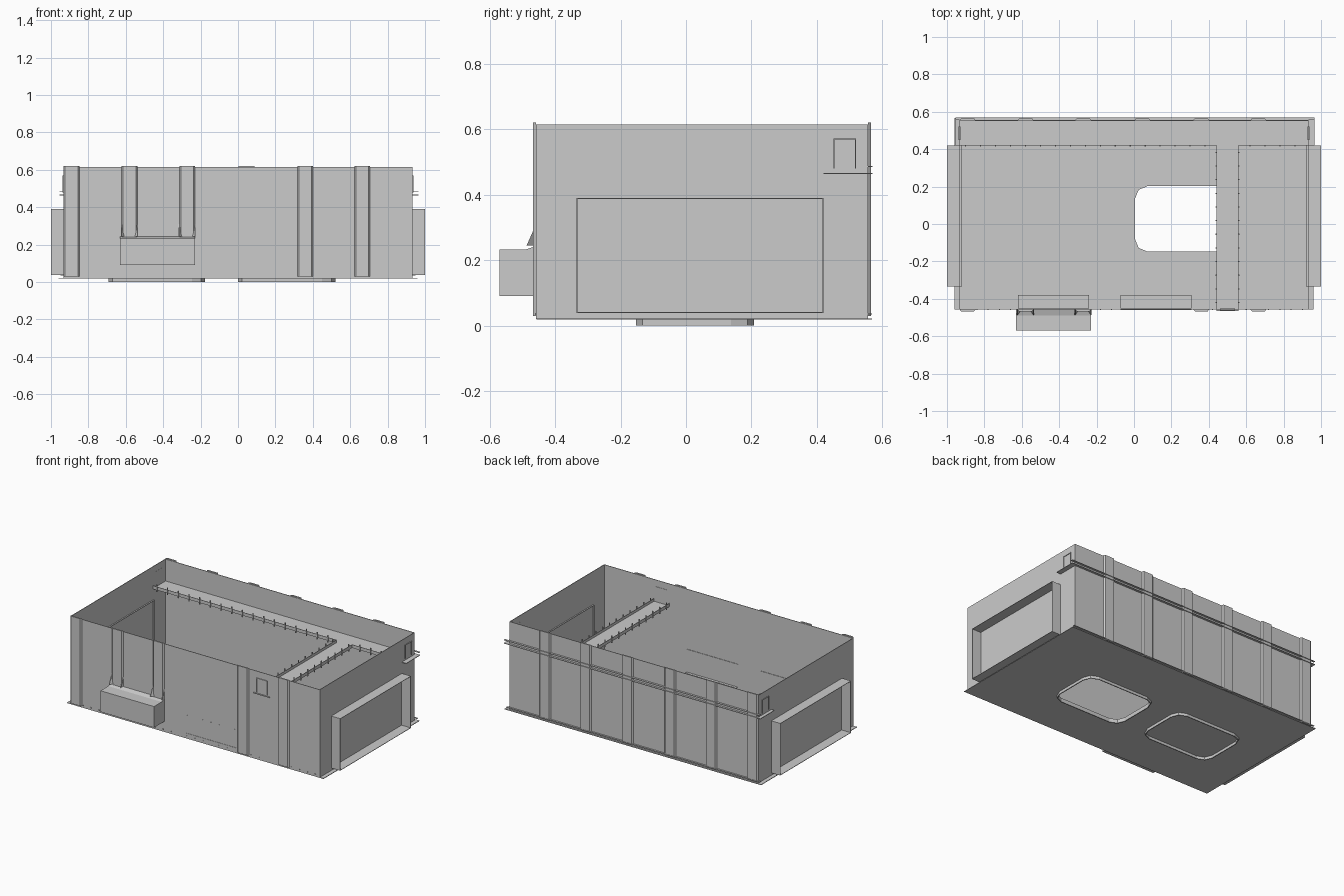
import bpy, bmesh, math

if "Cube" in bpy.data.objects:
    bpy.data.objects.remove(bpy.data.objects["Cube"])

T = 0.004  # sheet metal thickness


def finish(name, bm):
    bmesh.ops.recalc_face_normals(bm, faces=bm.faces)
    me = bpy.data.meshes.new(name)
    bm.to_mesh(me)
    bm.free()
    ob = bpy.data.objects.new(name, me)
    bpy.context.collection.objects.link(ob)
    return ob


def add_box(bm, x0, x1, y0, y1, z0, z1):
    vs = bmesh.ops.create_cube(bm, size=1)["verts"]
    for v in vs:
        v.co.x = x0 if v.co.x < 0 else x1
        v.co.y = y0 if v.co.y < 0 else y1
        v.co.z = z0 if v.co.z < 0 else z1


def boxes(name, items):
    bm = bmesh.new()
    for it in items:
        add_box(bm, *it)
    return finish(name, bm)


def prism(name, pts, direction):
    """Closed outline of 3D points extruded along a direction."""
    bm = bmesh.new()
    f = bm.faces.new([bm.verts.new(p) for p in pts])
    r = bmesh.ops.extrude_face_region(bm, geom=[f])
    bmesh.ops.translate(bm, vec=direction,
                        verts=[g for g in r["geom"] if isinstance(g, bmesh.types.BMVert)])
    return finish(name, bm)


def round_rect(x0, x1, y0, y1, r):
    pts = []
    for k, (cx, cy) in enumerate(((x1 - r, y1 - r), (x0 + r, y1 - r),
                                  (x0 + r, y0 + r), (x1 - r, y0 + r))):
        for s in range(3):
            a = math.pi / 2 * (k + s / 2)
            pts.append((cx + r * math.cos(a), cy + r * math.sin(a)))
    return pts


def cut(target, cutter):
    m = target.modifiers.new("opening", "BOOLEAN")
    m.object = cutter
    m.solver = "EXACT"
    cutter.hide_render = True
    cutter.hide_viewport = True
    cutter.display_type = "WIRE"


# floor sheet with flange outside the walls
floor = boxes("floor", [(-0.96, 0.96, -0.457, 0.568, 0.018, 0.022)])

# four walls of the open tank
X, YF, YB, Z0, Z1 = 0.933, -0.458, 0.556, 0.02, 0.615
boxes("front_wall", [(-X, X, YF, YF + T, Z0, Z1)])
boxes("back_wall", [(-X, X, YB - T, YB, Z0, Z1)])
boxes("left_wall", [(-X, -X + T, YF, YB, Z0, Z1)])
boxes("right_wall", [(X - T, X, YF, YB, Z0, Z1)])
boxes("back_bottom_flange", [(-0.95, 0.95, YB, 0.568, 0.034, 0.037)])

# floor opening rims; only the right one is open
for name, x0, x1, is_open in (("left_rim", -0.692, -0.176, False),
                              ("right_rim", 0.0, 0.52, True)):
    outer = round_rect(x0, x1, -0.153, 0.208, 0.07)
    inner = round_rect(x0 + .006, x1 - .006, -0.147, 0.202, 0.065)
    bm = bmesh.new()
    loops = [[bm.verts.new((*p, z)) for p in pts]
             for pts, z in ((outer, 0), (outer, .026), (inner, .026), (inner, 0))]
    n = len(outer)
    for a in range(4):
        la, lb = loops[a], loops[(a + 1) % 4]
        for i in range(n):
            bm.faces.new((la[i], la[(i + 1) % n], lb[(i + 1) % n], lb[i]))
    finish(name, bm)
    if is_open:
        cutter = prism("opening_cutter", [(*p, -0.1) for p in inner], (0, 0, 0.2))
        cut(floor, cutter)

# hat-section ribs on front and back
RIBS = (-0.89, -0.58, -0.272, 0.045, 0.36, 0.665)


def rib(name, cx, y, out, z0):
    prof = [(-.042, 0), (-.034, .009), (.034, .009), (.042, 0)]
    prism(name, [(cx + px, y + out * py, z0) for px, py in prof], (0, 0, 0.62 - z0))


for i, cx in enumerate(RIBS):
    rib(f"back_rib_{i}", cx, YB, 1, 0.03)
    if i != 3:
        rib(f"front_rib_{i}", cx, YF, -1, 0.24 if i in (1, 2) else 0.03)

# front outlet box with flared gussets under the ribs
boxes("outlet_box", [(-0.63, -0.23, -0.57, YF, 0.09, 0.233)])
prism("outlet_top_slope", [(-0.63, -0.488, 0.233), (-0.63, YF, 0.233), (-0.63, YF, 0.243)],
      (0.4, 0, 0))
for i, cx in enumerate(RIBS[1:3]):
    for s in (-1, 1):
        x = cx + s * 0.022
        prism(f"gusset_{i}_{s}", [(x, YF, 0.245), (x + s * .02, -0.487, 0.245),
                                  (x + s * .02, YF, 0.31)], (s * 0.004, 0, 0))

# side window frames made of thin sheets
for name, s in (("left_frame", -1), ("right_frame", 1)):
    a, b = sorted((s * 0.92, s * 1.0))
    t = 0.003
    boxes(name, [(a, b, -0.335, 0.42, 0.387, 0.387 + t), (a, b, -0.335, 0.42, 0.038, 0.038 + t),
                 (a, b, -0.335, -0.335 + t, 0.038, 0.39), (a, b, 0.42 - t, 0.42, 0.038, 0.39)])

# walkways: long one at the back, short one across
ZD = 0.465
boxes("back_walkway", [(-0.955, 0.965, 0.42, 0.57, ZD - .002, ZD + .002),
                       (-0.93, 0.44, 0.42, 0.423, ZD, ZD + .02),
                       (0.56, 0.93, 0.42, 0.423, ZD, ZD + .02),
                       (-0.955, 0.965, YB, 0.57, ZD + .02, ZD + .023)])
boxes("cross_walkway", [(0.44, 0.56, -0.466, 0.42, ZD - .002, ZD + .002),
                        (0.44, 0.443, -0.455, 0.42, ZD, ZD + .02),
                        (0.557, 0.56, -0.455, 0.42, ZD, ZD + .02)])

# upright pins along walkway edges
pins = []
for i in range(23):
    x = -0.9 + i * 0.08
    if not 0.43 < x < 0.57:
        pins.append((x, 0.418))
for i in range(12):
    pins += [(0.44, -0.42 + i * 0.073), (0.56, -0.42 + i * 0.073)]
r = 0.003
boxes("walkway_pins", [(x - r, x + r, y - r, y + r, ZD - 0.012, ZD + 0.036) for x, y in pins])

# thin bracket frames at the walkway ends
for name, s in (("left_bracket", -1), ("right_bracket", 1)):
    a, b = sorted((s * 0.928, s * 0.938))
    boxes(name, [(a, b, 0.45, 0.52, 0.568, 0.571), (a, b, 0.45, 0.453, 0.48, 0.57),
                 (a, b, 0.517, 0.52, 0.48, 0.57)])
boxes("front_bracket", [(0.46, 0.54, -0.463, -0.452, 0.567, 0.57),
                        (0.46, 0.463, -0.463, -0.452, 0.475, 0.57),
                        (0.537, 0.54, -0.463, -0.452, 0.475, 0.57)])

# louvred intakes inside the front wall
for i, (x0, x1) in enumerate(((-0.62, -0.24), (-0.073, 0.307))):
    slats = [(x0, x1, -0.38 - .017 * k - .017, -0.38 - .017 * k, 0.03 + .008 * k, 0.033 + .008 * k)
             for k in range(4)]
    slats.append((x0, x1, -0.453, -0.45, 0.09, 0.21))
    boxes(f"louvre_{i}", slats)
boxes("front_slot", [(-0.073, 0.307, YF - .002, YF, 0.05, 0.055)])

# bolt heads low on the front wall
b = 0.003
boxes("front_bolts", [(-0.9 + i * 0.06 - b, -0.9 + i * 0.06 + b, YF - .003, YF, 0.032, 0.038)
                      for i in range(31)]
      + [(-0.06 + i * 0.06 - b, -0.06 + i * 0.06 + b, YF - .003, YF, 0.172, 0.178)
         for i in range(7)])
